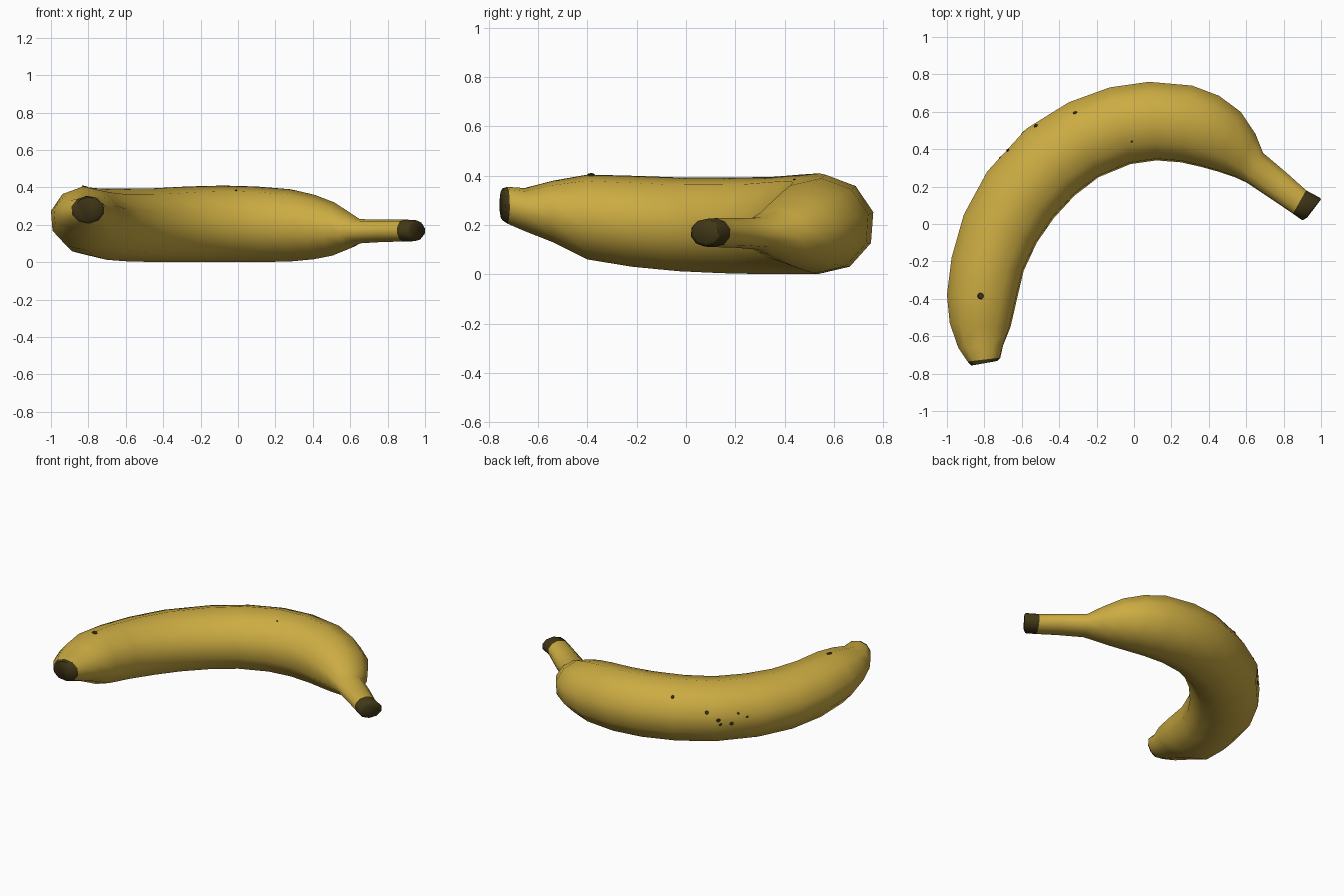
import bpy, bmesh, math
from mathutils import Vector, Matrix
from mathutils.bvhtree import BVHTree

if "Cube" in bpy.data.objects:
    bpy.data.objects.remove(bpy.data.objects["Cube"])


def material(name, rgb):
    m = bpy.data.materials.new(name)
    m.diffuse_color = (*rgb, 1)
    m.use_nodes = True
    m.node_tree.nodes["Principled BSDF"].inputs["Base Color"].default_value = m.diffuse_color
    return m


peel = material("yellow peel", (0.60, 0.41, 0.055))
dark = material("dark brown", (0.055, 0.04, 0.009))

# Cross-sections: outer x, y, inner x, y, bottom z, top z
sections = [
    (-0.87, -0.757, -0.73, -0.732, 0.218, 0.348),
    (-0.89, -0.735, -0.715, -0.715, 0.205, 0.355),
    (-0.94, -0.66, -0.70, -0.65, 0.175, 0.35),
    (-0.985, -0.53, -0.66, -0.55, 0.13, 0.38),
    (-1.0, -0.38, -0.63, -0.42, 0.06, 0.405),
    (-0.975, -0.18, -0.59, -0.25, 0.03, 0.40),
    (-0.91, 0.05, -0.52, -0.10, 0.012, 0.393),
    (-0.785, 0.28, -0.43, 0.03, 0.004, 0.393),
    (-0.575, 0.51, -0.32, 0.15, 0.0, 0.395),
    (-0.35, 0.65, -0.19, 0.25, 0.0, 0.405),
    (-0.13, 0.73, -0.02, 0.32, 0.0, 0.41),
    (0.08, 0.76, 0.12, 0.34, 0.0, 0.405),
    (0.31, 0.74, 0.25, 0.33, 0.003, 0.39),
    (0.455, 0.685, 0.36, 0.305, 0.015, 0.36),
    (0.57, 0.60, 0.45, 0.28, 0.035, 0.32),
    (0.65, 0.48, 0.54, 0.25, 0.07, 0.265),
    (0.69, 0.38, 0.605, 0.22, 0.10, 0.23),
    (0.82, 0.27, 0.74, 0.13, 0.108, 0.228),
    (0.92, 0.18, 0.85, 0.055, 0.11, 0.228),
    (0.995, 0.14, 0.90, 0.02, 0.112, 0.225),
    (1.0, 0.132, 0.925, 0.033, 0.125, 0.212),
]
SIDES = 10

# Banana body: ten-sided rings bridged along the curve
bm = bmesh.new()
rings = []
for ox, oy, ix, iy, z0, z1 in sections:
    centre = Vector(((ox + ix) / 2, (oy + iy) / 2, (z0 + z1) / 2))
    out = Vector((ox - ix, oy - iy, 0)) / 2 / 0.97
    ring = []
    for k in range(SIDES):
        a = math.radians(14) + k * math.tau / SIDES
        ring.append(bm.verts.new(centre + out * math.cos(a)
                                 + Vector((0, 0, (z1 - z0) / 2 * math.sin(a)))))
    rings.append(ring)

last = len(rings) - 2
for i in range(last + 1):
    for k in range(SIDES):
        n = (k + 1) % SIDES
        f = bm.faces.new((rings[i][k], rings[i][n], rings[i + 1][n], rings[i + 1][k]))
        f.material_index = 1 if i == 0 or i >= last - 1 else 0
for ring in (rings[0], rings[-1]):
    bm.faces.new(ring).material_index = 1
bmesh.ops.recalc_face_normals(bm, faces=bm.faces)
tree = BVHTree.FromBMesh(bm)


def finish(name, b, mats):
    me = bpy.data.meshes.new(name)
    b.to_mesh(me)
    b.free()
    for m in mats:
        me.materials.append(m)
    ob = bpy.data.objects.new(name, me)
    bpy.context.collection.objects.link(ob)
    return ob


banana = finish("banana", bm, [peel, dark])
bpy.context.view_layer.objects.active = banana
banana.select_set(True)
bpy.ops.object.shade_smooth_by_angle(angle=math.radians(60))

# Ripeness specks: small thin discs laid on the peel, placed from a ray
back = Vector((0.65, -0.65, -0.4)).normalized()
down = Vector((0, 0, -1))
specks = [
    ((-0.82, -0.385, 1), down, 0.018), ((-0.315, 0.595, 1), down, 0.011),
    ((-0.01, 0.44, 1), down, 0.006),
    ((-1.10, 1.10, 0.62), back, 0.012), ((-1.15, 1.05, 0.56), back, 0.014),
    ((-1.16, 1.04, 0.53), back, 0.010), ((-1.21, 0.99, 0.53), back, 0.014),
    ((-1.24, 0.96, 0.60), back, 0.008), ((-1.28, 0.92, 0.57), back, 0.008),
]
bm = bmesh.new()
for origin, ray, r in specks:
    hit, normal, _, _ = tree.ray_cast(Vector(origin), ray)
    if hit:
        mat = Matrix.Translation(hit + normal * 0.002) @ normal.to_track_quat('Z', 'Y').to_matrix().to_4x4()
        bmesh.ops.create_cone(bm, cap_ends=True, segments=7, radius1=r, radius2=r * 0.8,
                              depth=0.005, matrix=mat)
finish("specks", bm, [dark])
